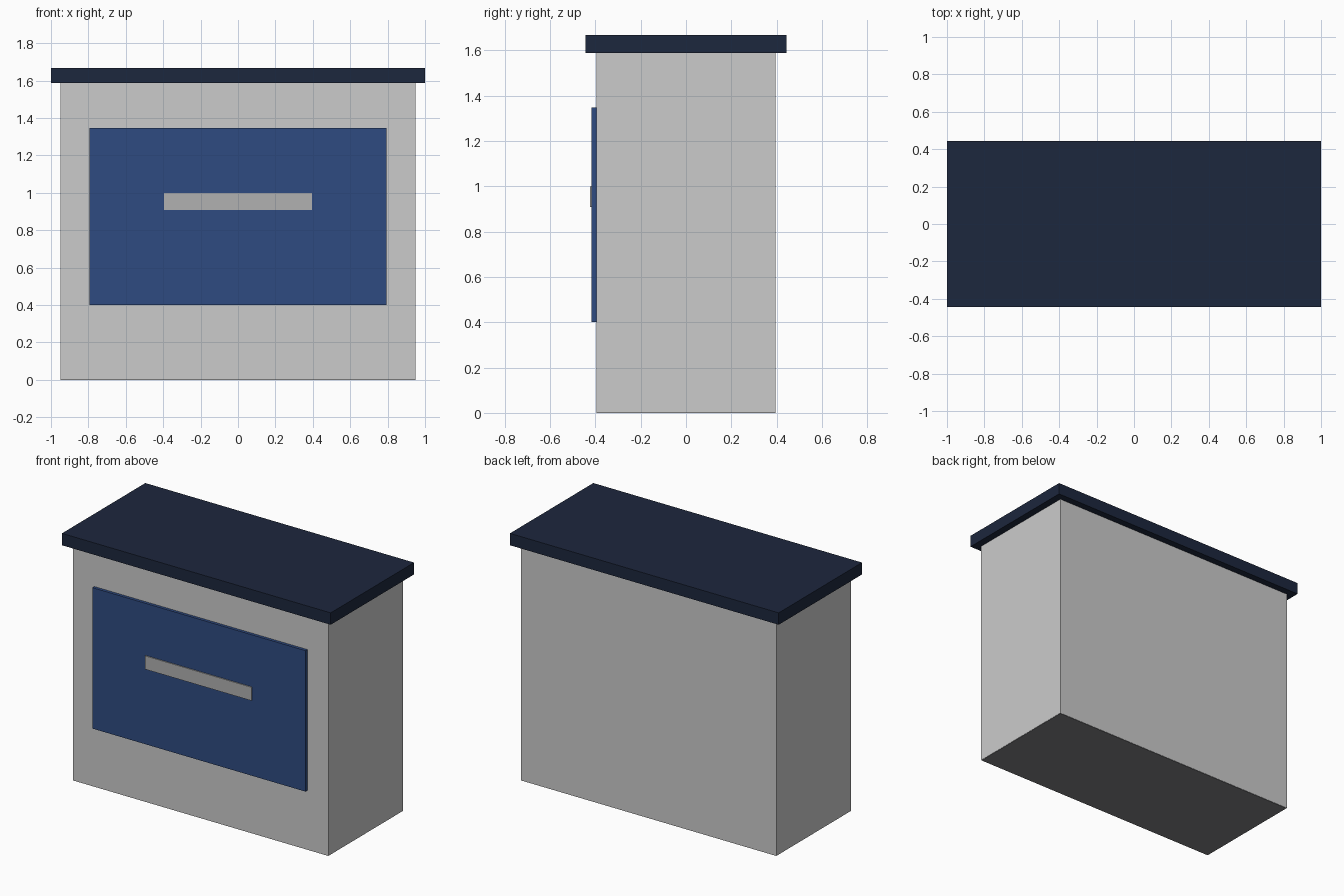
import bpy

if "Cube" in bpy.data.objects:
    bpy.data.objects.remove(bpy.data.objects["Cube"])


def material(name, rgb):
    m = bpy.data.materials.new(name)
    m.diffuse_color = (*rgb, 1.0)
    m.use_nodes = True
    m.node_tree.nodes["Principled BSDF"].inputs["Base Color"].default_value = m.diffuse_color
    return m


def box(name, x, y, z, mat):
    """Box spanning the given (min, max) ranges."""
    spans = (x, y, z)
    bpy.ops.mesh.primitive_cube_add(size=1)
    ob = bpy.context.object
    ob.name = name
    ob.location = [(a + b) / 2 for a, b in spans]
    ob.scale = [b - a for a, b in spans]
    bpy.ops.object.transform_apply(location=True, rotation=False, scale=True)
    ob.data.materials.append(mat)
    return ob


light_grey = material("light_grey", (0.66, 0.66, 0.68))
mid_grey = material("mid_grey", (0.44, 0.44, 0.44))
dark_grey = material("dark_grey", (0.22, 0.22, 0.23))
blue = material("blue", (0.028, 0.070, 0.220))
navy = material("navy", (0.012, 0.020, 0.047))

# Cabinet body with a thin dark base set just inside its footprint
box("body", (-0.95, 0.95), (-0.396, 0.396), (0.002, 1.588), light_grey)
box("base", (-0.948, 0.948), (-0.394, 0.394), (0.0, 0.04), dark_grey)

# Overhanging lid
box("lid", (-1.0, 1.0), (-0.443, 0.443), (1.588, 1.668), navy)

# Front panel with slot strip
box("front_panel", (-0.793, 0.793), (-0.416, -0.39), (0.40, 1.348), blue)
box("panel_strip", (-0.396, 0.396), (-0.423, -0.41), (0.908, 0.998), mid_grey)
